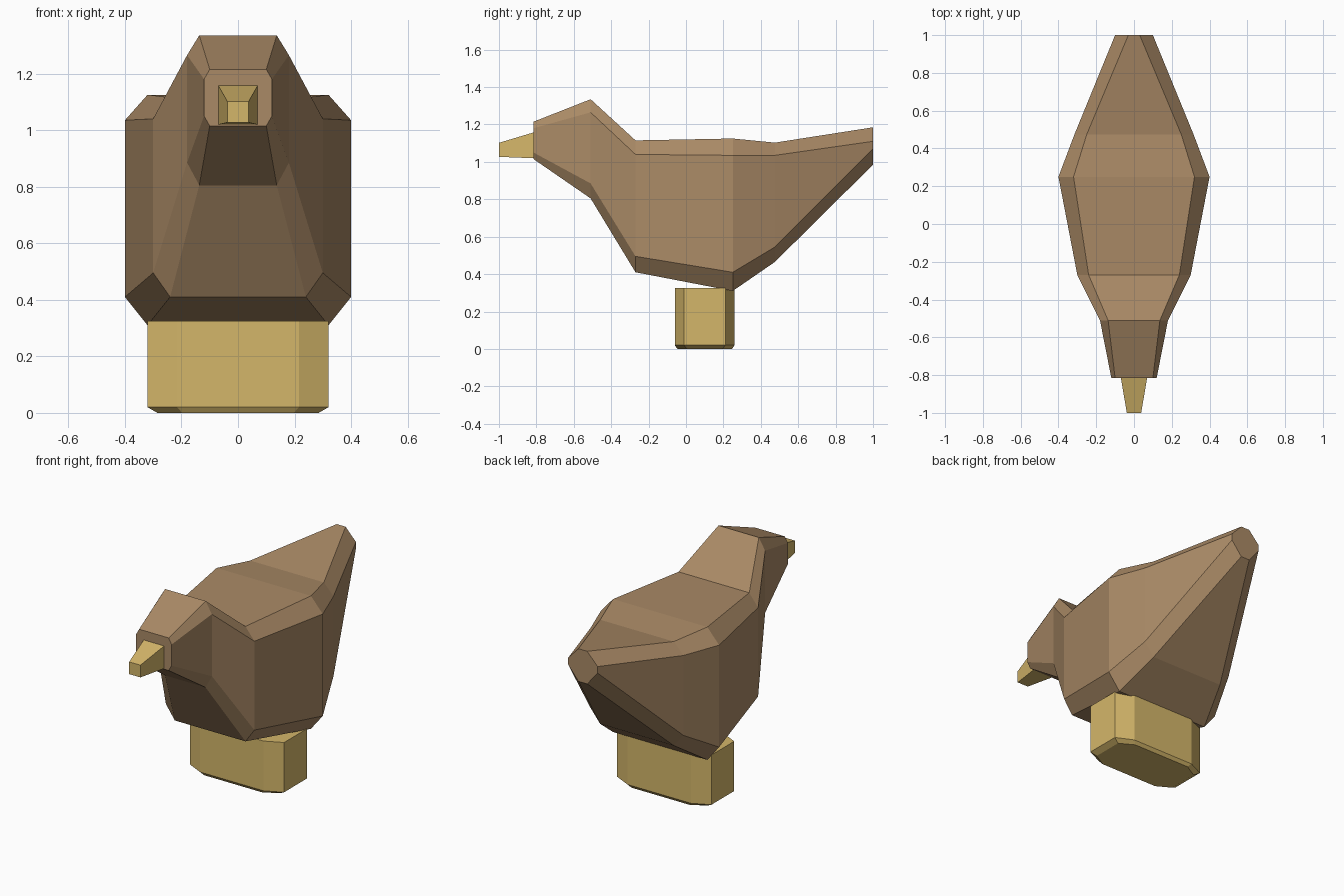
import bpy, bmesh

if "Cube" in bpy.data.objects:
    bpy.data.objects.remove(bpy.data.objects["Cube"])


def material(name, rgb):
    m = bpy.data.materials.new(name)
    m.diffuse_color = (*rgb, 1)
    m.use_nodes = True
    m.node_tree.nodes["Principled BSDF"].inputs["Base Color"].default_value = m.diffuse_color
    return m


BROWN = material("feather brown", (0.402, 0.254, 0.133))
TAN = material("tan", (0.658, 0.468, 0.144))


def loft(name, rings, mat):
    """Skin matching rings of points and cap both ends."""
    bm = bmesh.new()
    rows = [[bm.verts.new(p) for p in ring] for ring in rings]
    for a, b in zip(rows, rows[1:]):
        for i in range(len(a)):
            j = (i + 1) % len(a)
            bm.faces.new((a[i], a[j], b[j], b[i]))
    bm.faces.new(rows[0])
    bm.faces.new(rows[-1])
    bmesh.ops.recalc_face_normals(bm, faces=bm.faces)
    mesh = bpy.data.meshes.new(name)
    bm.to_mesh(mesh)
    bm.free()
    mesh.materials.append(mat)
    obj = bpy.data.objects.new(name, mesh)
    bpy.context.collection.objects.link(obj)
    return obj


def octagon(y, w, flat, bottom, low, high, top):
    """Chamfered box section across the body."""
    half = [(flat, bottom), (w, low), (w, high), (flat, top)]
    return [(x, y, z) for x, z in half] + [(-x, y, z) for x, z in reversed(half)]


# Body, head and tail: one loft from face to tail tip
loft("bird_body", [
    octagon(-0.815, 0.12, 0.10, 1.015, 1.05, 1.18, 1.215),
    octagon(-0.51, 0.18, 0.137, 0.805, 0.885, 1.265, 1.335),
    octagon(-0.27, 0.30, 0.24, 0.41, 0.495, 1.04, 1.115),
    octagon(0.25, 0.40, 0.32, 0.31, 0.41, 1.035, 1.125),
    octagon(0.475, 0.315, 0.25, 0.465, 0.545, 1.035, 1.103),
    octagon(1.0, 0.10, 0.03, 0.985, 1.07, 1.11, 1.185),
], BROWN)

# Beak: tapered box
loft("beak", [
    [(-w, y, b), (w, y, b), (w, y, t), (-w, y, t)]
    for y, w, b, t in ((-0.80, 0.072, 1.019, 1.162), (-1.0, 0.038, 1.027, 1.102))
], TAN)


def foot_ring(z, inset):
    """Octagonal footprint of the base."""
    w, d = 0.32 - inset, 0.16 - inset * 0.4
    fx, fy = 0.215 - inset * 0.5, 0.11 - inset * 0.4
    q = [(fx, -d), (w, -fy), (w, fy), (fx, d)]
    return [(x, 0.10 + y, z) for x, y in q] + [(-x, 0.10 + y, z) for x, y in reversed(q)]


# Base: chamfered block with a bevelled underside
loft("foot_base", [foot_ring(0, 0.035), foot_ring(0.02, 0), foot_ring(0.325, 0)], TAN)
